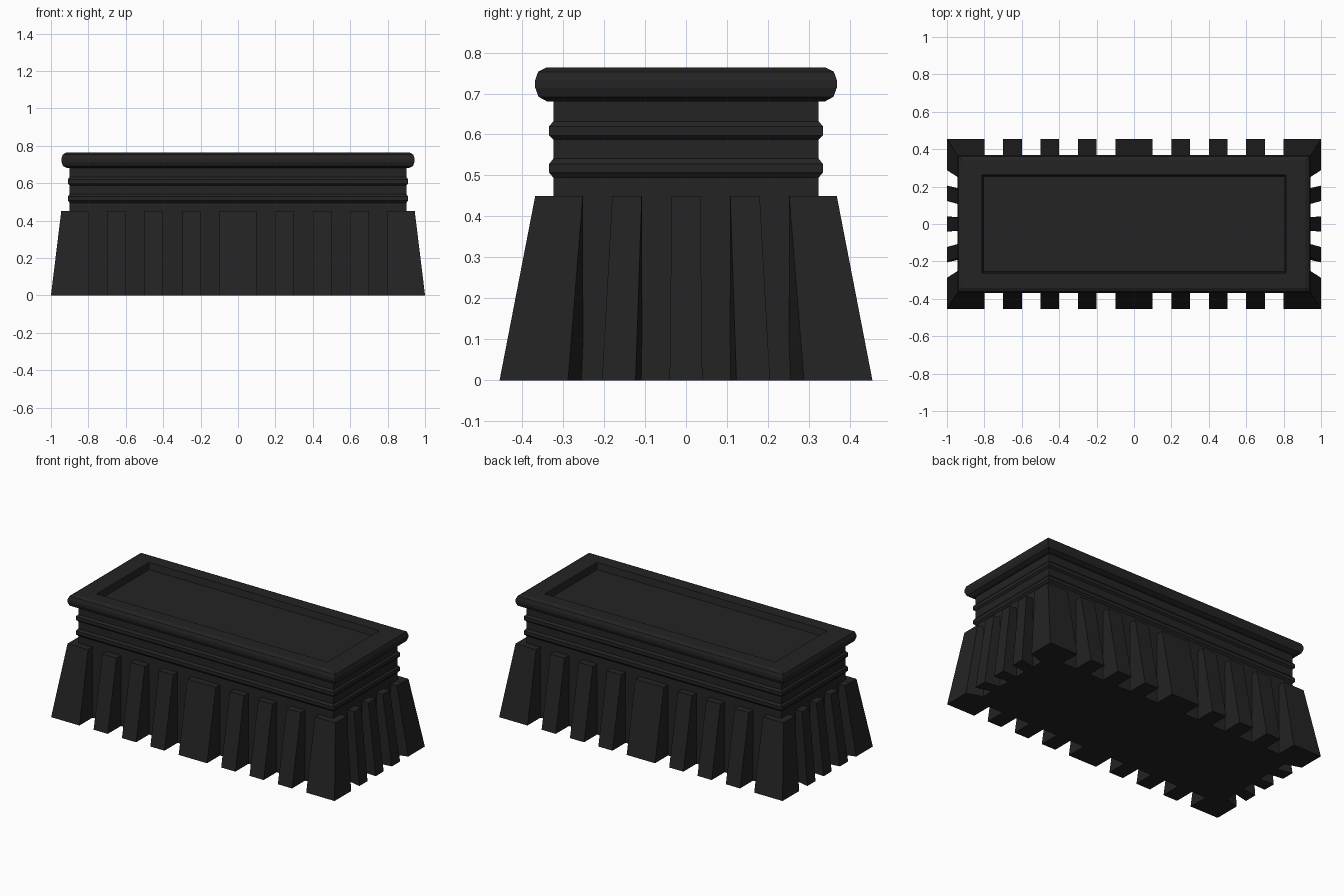
import bpy, bmesh

if "Cube" in bpy.data.objects:
    bpy.data.objects.remove(bpy.data.objects["Cube"])

CX, CY = 0.90, 0.324      # half size of the core
BUTT_Z = 0.45             # buttress height
SINK = 0.01               # how far buttresses enter the core

mat = bpy.data.materials.new("dark_stone")
mat.diffuse_color = (0.017, 0.017, 0.017, 1)
mat.use_nodes = True
mat.node_tree.nodes["Principled BSDF"].inputs["Base Color"].default_value = mat.diffuse_color


def loft(name, rings, mirror=(False, False)):
    """Closed solid through rings of equal point count, bottom to top."""
    bm = bmesh.new()
    loops = [[bm.verts.new(p) for p in r] for r in rings]
    n = len(loops[0])
    for a, b in zip(loops, loops[1:]):
        for i in range(n):
            j = (i + 1) % n
            bm.faces.new((a[i], a[j], b[j], b[i]))
    bm.faces.new(loops[0][::-1])
    bm.faces.new(loops[-1])
    bmesh.ops.recalc_face_normals(bm, faces=bm.faces[:])
    me = bpy.data.meshes.new(name)
    bm.to_mesh(me)
    bm.free()
    me.materials.append(mat)
    ob = bpy.data.objects.new(name, me)
    bpy.context.collection.objects.link(ob)
    if any(mirror):
        m = ob.modifiers.new("mirror", 'MIRROR')
        m.use_axis = (mirror[0], mirror[1], False)
        m.use_mirror_merge = False
    return ob


def rect(hx, hy, z):
    return [(-hx, -hy, z), (hx, -hy, z), (hx, hy, z), (-hx, hy, z)]


# core with two mouldings, rounded rim and recessed top: (offset, z)
profile = [(0, 0), (0, .495), (.01, .507), (.01, .528), (0, .541),
           (0, .588), (.01, .598), (.01, .62), (0, .632), (0, .68),
           (.014, .68), (.036, .692), (.044, .714), (.044, .733),
           (.037, .753), (.018, .763)]
rings = [rect(CX + o, CY + o, z) for o, z in profile]
rings += [rect(.813, .263, .763), rect(.805, .255, .722)]
loft("pedestal_core", rings)

# long side buttresses, vertical sides and sloped front
for i, (x0, x1) in enumerate([(-.1, .1), (.2, .3), (.4, .5), (.6, .7)]):
    y = -(CY - SINK)
    loft(f"front_buttress_{i}",
         [[(x0, -.455, 0), (x1, -.455, 0), (x1, y, 0), (x0, y, 0)],
          [(x0, -.368, BUTT_Z), (x1, -.368, BUTT_Z), (x1, y, BUTT_Z), (x0, y, BUTT_Z)]],
         (i > 0, True))

# short side buttresses, flaring outward at the foot
for i, (y0, y1, f0, f1) in enumerate([(-.035, .035, -.04, .04), (.108, .18, .123, .205)]):
    x = CX - SINK
    loft(f"side_buttress_{i}",
         [[(x, y0, 0), (1, f0, 0), (1, f1, 0), (x, y1, 0)],
          [(x, y0, BUTT_Z), (.945, y0, BUTT_Z), (.945, y1, BUTT_Z), (x, y1, BUTT_Z)]],
         (True, i > 0))

# L-shaped corner buttresses
ix, iy = CX - SINK, CY - SINK
loft("corner_buttress",
     [[(.8, iy, 0), (ix, iy, 0), (ix, .252, 0), (1, .288, 0), (1, .455, 0), (.8, .455, 0)],
      [(.8, iy, BUTT_Z), (ix, iy, BUTT_Z), (ix, .252, BUTT_Z), (.945, .252, BUTT_Z),
       (.945, .368, BUTT_Z), (.8, .368, BUTT_Z)]],
     (True, True))
